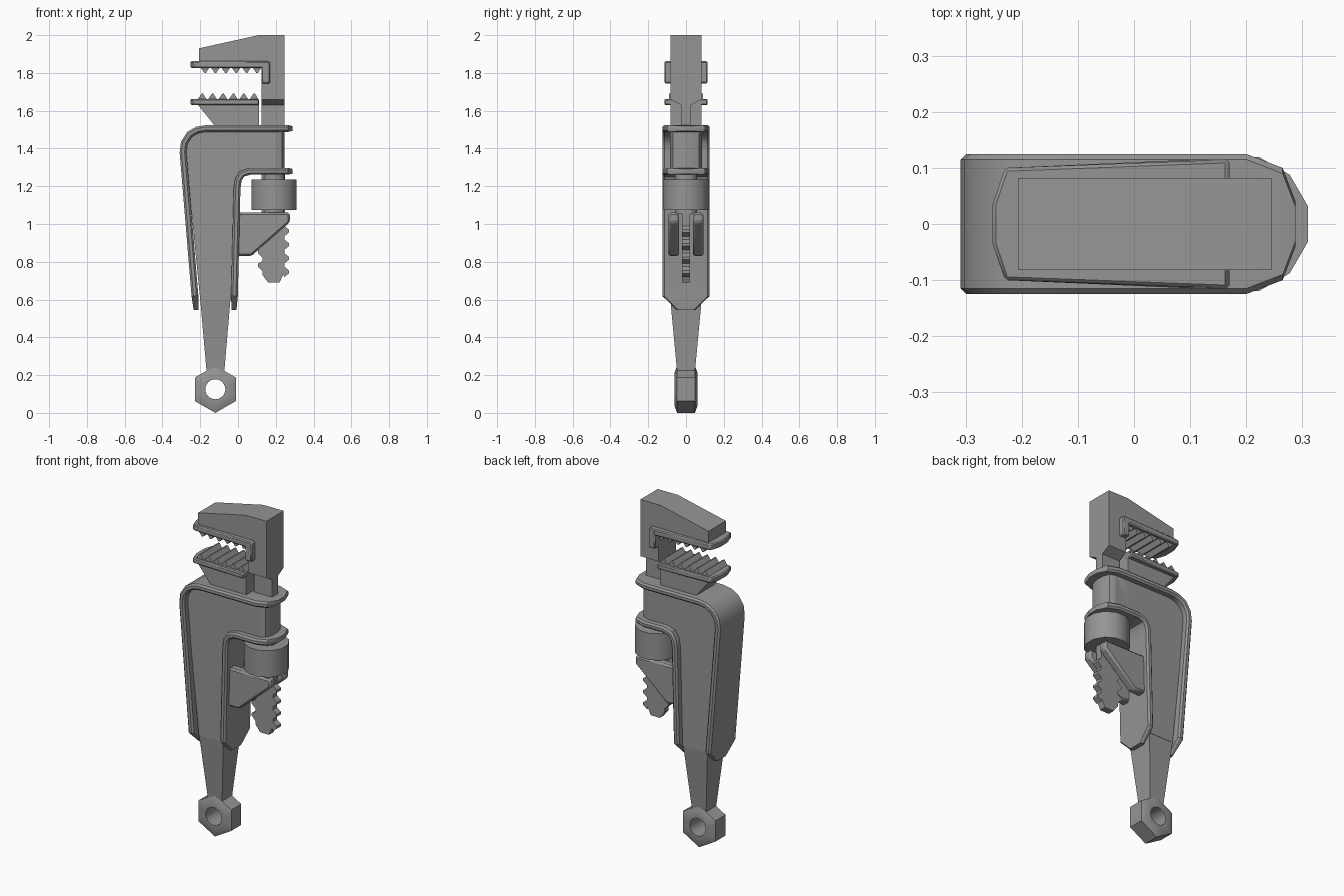
import bpy, bmesh, math
from mathutils import Vector

cube = bpy.data.objects.get("Cube")
if cube:
    bpy.data.objects.remove(cube, do_unlink=True)

steel = bpy.data.materials.new("grey_steel")
steel.use_nodes = True
COLOUR = (0.3, 0.3, 0.3, 1)
steel.diffuse_color = COLOUR
steel.node_tree.nodes["Principled BSDF"].inputs["Base Color"].default_value = COLOUR


def finish(name, bm, bevel=0):
    bmesh.ops.recalc_face_normals(bm, faces=bm.faces)
    mesh = bpy.data.meshes.new(name)
    bm.to_mesh(mesh)
    bm.free()
    mesh.materials.append(steel)
    obj = bpy.data.objects.new(name, mesh)
    bpy.context.scene.collection.objects.link(obj)
    bpy.ops.object.select_all(action='DESELECT')
    obj.select_set(True)
    bpy.context.view_layer.objects.active = obj
    bpy.ops.object.shade_smooth_by_angle(angle=math.radians(32))
    if bevel:
        mod = obj.modifiers.new("chamfer", 'BEVEL')
        mod.width = bevel
        mod.segments = 1
        mod.limit_method = 'ANGLE'
        mod.angle_limit = math.radians(35)
    return obj


def loft(name, rings, closed=False, bevel=0):
    """Skin equal-length rings of points; cap the ends unless closed."""
    bm = bmesh.new()
    rows = [[bm.verts.new(p) for p in ring] for ring in rings]
    n = len(rows[0])
    pairs = list(zip(rows, rows[1:]))
    if closed:
        pairs.append((rows[-1], rows[0]))
    else:
        bm.faces.new(rows[0])
        bm.faces.new(rows[-1])
    for a, b in pairs:
        for i in range(n):
            j = (i + 1) % n
            bm.faces.new((a[i], a[j], b[j], b[i]))
    return finish(name, bm, bevel)


def side_prism(name, pts, y0, y1, bevel=0):
    """Extrude an x-z profile across y."""
    return loft(name, [[(x, y, z) for x, z in pts] for y in (y0, y1)], bevel=bevel)


def plan_prism(name, half, z0, z1, bevel=0):
    """Extrude an x-y outline, mirrored in y, up z."""
    pts = half + [(x, -y) for x, y in reversed(half)]
    return loft(name, [[(x, y, z) for x, y in pts] for z in (z0, z1)], bevel=bevel)


def box_ring(x0, x1, y, z):
    return [(x0, -y, z), (x1, -y, z), (x1, y, z), (x0, y, z)]


def flange(name, path, thick=0.036, c=0.01):
    """Chamfered strip following (x, z, half width) stations."""
    rings = []
    for i, (x, z, w) in enumerate(path):
        a, b = path[max(i - 1, 0)], path[min(i + 1, len(path) - 1)]
        t = Vector((b[0] - a[0], b[1] - a[1])).normalized()
        nx, nz = -t.y, t.x
        h = thick / 2
        if i in (0, len(path) - 1):
            h -= c / 2
        section = [(w, h - c), (w - c, h), (c - w, h), (-w, h - c),
                   (-w, c - h), (c - w, -h), (w - c, -h), (w, c - h)]
        rings.append([(x + nx * d, y, z + nz * d) for y, d in section])
    return loft(name, rings)


# Hanging ring: hexagonal outside, round hole
CX, CZ, N = -0.12, 0.125, 24


def ring_points(radius, y, hexagon):
    pts = []
    for i in range(N):
        a = math.tau * i / N
        r = radius
        if hexagon:
            r *= math.cos(math.pi / 6) / math.cos((a % (math.pi / 3)) - math.pi / 6)
        pts.append((CX + r * math.sin(a), y, CZ + r * math.cos(a)))
    return pts


loft("hanging_ring", [ring_points(0.125, -0.047, True), ring_points(0.09, -0.06, True),
                      ring_points(0.053, -0.06, False), ring_points(0.053, 0.06, False),
                      ring_points(0.09, 0.06, True), ring_points(0.125, 0.047, True)], closed=True)

# Tapered handle and body web
loft("handle", [box_ring(-0.167, -0.072, 0.048, 0.225), box_ring(-0.2, -0.04, 0.083, 0.6)])
side_prism("body_web", [(-0.2, 0.6), (-0.28, 1.4), (-0.25, 1.46), (-0.19, 1.5), (0.2, 1.5),
                        (0.2, 1.28), (0.04, 1.28), (0, 1.22), (-0.035, 0.6)], -0.085, 0.085)
plan_prism("body_barrel", [(0.1, 0.085), (0.2, 0.085), (0.232, 0.07), (0.247, 0.03)], 1.28, 1.5)

# Flanges, with tapered tips
W = 0.125
TIP = [(0.2, W), (0.265, 0.1), (0.288, 0.04)]
flange("outer_flange", [(-0.222, 0.545, 0.05), (-0.228, 0.62, W), (-0.291, 1.38, W),
                        (-0.285, 1.43, W), (-0.256, 1.475, W), (-0.215, 1.498, W),
                        (-0.17, 1.506, W)] + [(x, 1.506, w) for x, w in TIP])
flange("inner_flange", [(-0.021, 0.545, 0.05), (-0.019, 0.62, W), (-0.005, 1.19, W),
                        (0.002, 1.235, W), (0.022, 1.266, W),
                        (0.065, 1.279, W)] + [(x, 1.279, w) for x, w in TIP])

# Hook jaw, its shank and the narrowing under it
side_prism("hook_jaw", [(0.245, 2), (0.11, 2), (-0.207, 1.93), (-0.207, 1.85), (0.125, 1.85),
                        (0.125, 1.66), (0.245, 1.66)], -0.082, 0.082)
loft("jaw_shank", [box_ring(0.125, 0.245, 0.082, 1.66), box_ring(0.125, 0.245, 0.027, 1.63),
                   box_ring(0.125, 0.245, 0.027, 1.05)])

# Toothed tail of the shank
tail = [(0.13, 1.07), (0.25, 1.07)]
for i in range(4):
    z = 0.99 - i * 0.072
    tail += [(0.245, z), (0.27, z - 0.02), (0.27, z - 0.035), (0.245, z - 0.055)]
tail += [(0.24, 0.735), (0.22, 0.69), (0.16, 0.69), (0.13, 0.73)]
for i in range(3):
    z = 0.75 + i * 0.072
    tail += [(0.13, z), (0.105, z + 0.025), (0.105, z + 0.04), (0.13, z + 0.055)]
side_prism("toothed_tail", tail, -0.02, 0.02)


# Toothed jaw plates
def jaw_plate(name, x_end, z0, z1):
    plan_prism(name, [(-0.252, 0.035), (-0.23, 0.1), (x_end, 0.115)], z0, z1, 0.006)


def teeth(name, x0, base, tip):
    pitch = 0.055
    for i in range(6):
        x = x0 + i * pitch
        side_prism(name + "_" + str(i + 1), [(x, base), (x + 0.022, tip), (x + 0.03, tip),
                                             (x + 0.05, base)], -0.09, 0.09)


jaw_plate("upper_jaw_plate", 0.168, 1.826, 1.862)
side_prism("upper_plate_leg", [(0.125, 1.745), (0.17, 1.745), (0.17, 1.86), (0.125, 1.86)],
           -0.115, 0.115, 0.006)
teeth("upper_tooth", -0.2, 1.83, 1.8)
jaw_plate("lower_jaw_plate", 0.112, 1.63, 1.662)
teeth("lower_tooth", -0.215, 1.658, 1.69)
side_prism("lower_jaw_base", [(-0.215, 1.635), (-0.115, 1.51), (0.112, 1.51), (0.112, 1.635)],
           -0.082, 0.082)


# Adjusting nut with its collar
def twelve_sided(name, radius, z0, z1):
    angles = [math.tau * (i + 0.5) / 12 for i in range(12)]
    return loft(name, [[(0.19 + radius * math.cos(a), radius * math.sin(a), z)
                        for a in angles] for z in (z0, z1)])


twelve_sided("adjusting_nut", 0.124, 1.075, 1.235)
twelve_sided("nut_collar", 0.06, 1.055, 1.275)

# Pair of guide brackets beside the tail
for side, label in ((1, "back"), (-1, "front")):
    side_prism(label + "_bracket", [(-0.01, 1.06), (0.275, 1.06), (0.275, 1.01), (0.07, 0.83),
                                    (-0.01, 0.83)], side * 0.037, side * 0.092, 0.01)
